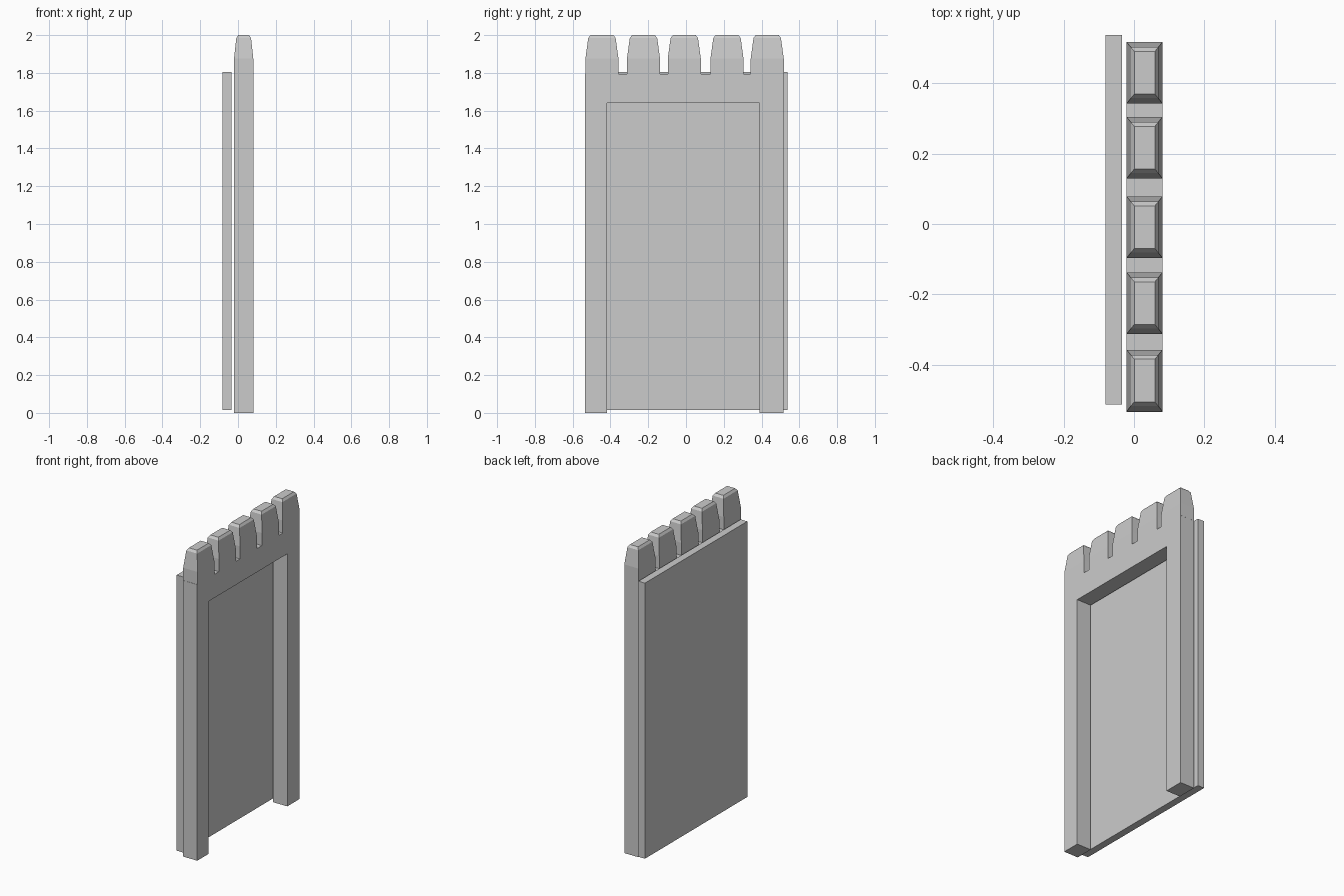
import bpy
import bmesh

if "Cube" in bpy.data.objects:
    bpy.data.objects.remove(bpy.data.objects["Cube"])

X0, X1 = -0.021, 0.081      # thickness of the gate frame
Y0, Y1 = -0.534, 0.517      # width of the gate frame


def add_object(name, bm):
    bmesh.ops.recalc_face_normals(bm, faces=bm.faces)
    mesh = bpy.data.meshes.new(name)
    bm.to_mesh(mesh)
    bm.free()
    obj = bpy.data.objects.new(name, mesh)
    bpy.context.collection.objects.link(obj)
    return obj


def loft(name, rings):
    """Stack of rectangles (x0, x1, y0, y1, z) joined into a closed solid."""
    bm = bmesh.new()
    loops = [[bm.verts.new(p) for p in ((a, c, z), (b, c, z), (b, d, z), (a, d, z))]
             for a, b, c, d, z in rings]
    bm.faces.new(loops[0])
    bm.faces.new(loops[-1])
    for lo, hi in zip(loops, loops[1:]):
        for i in range(4):
            j = (i + 1) % 4
            bm.faces.new((lo[i], lo[j], hi[j], hi[i]))
    return add_object(name, bm)


# Thin backing panel, set slightly behind the frame
loft("back_panel", [(-0.081, -0.034, -0.513, 0.537, 0.014),
                    (-0.081, -0.034, -0.513, 0.537, 1.804)])

# Doorway frame: arch-shaped profile extruded through its thickness
outline = [(Y0, 0), (-0.417, 0), (-0.417, 1.64), (0.39, 1.64), (0.39, 0),
           (Y1, 0), (Y1, 1.793), (Y0, 1.793)]
bm = bmesh.new()
face = bm.faces.new([bm.verts.new((X0, y, z)) for y, z in outline])
ext = bmesh.ops.extrude_face_region(bm, geom=[face], use_keep_orig=True)
bmesh.ops.translate(bm, vec=(X1 - X0, 0, 0),
                    verts=[v for v in ext["geom"] if isinstance(v, bmesh.types.BMVert)])
add_object("door_frame", bm)

# Battlements: straight base, tapered sides, bevelled top
levels = [(0.0, 0.0, 1.793), (0.0, 0.0, 1.875), (0.012, 0.015, 1.985), (0.022, 0.027, 2.0)]
for i, yc in enumerate((-0.445, -0.225, -0.009, 0.217, 0.43)):
    loft(f"battlement_{i + 1}",
         [(X0 + dx, X1 - dx, yc - 0.0875 + dy, yc + 0.0875 - dy, z) for dx, dy, z in levels])
